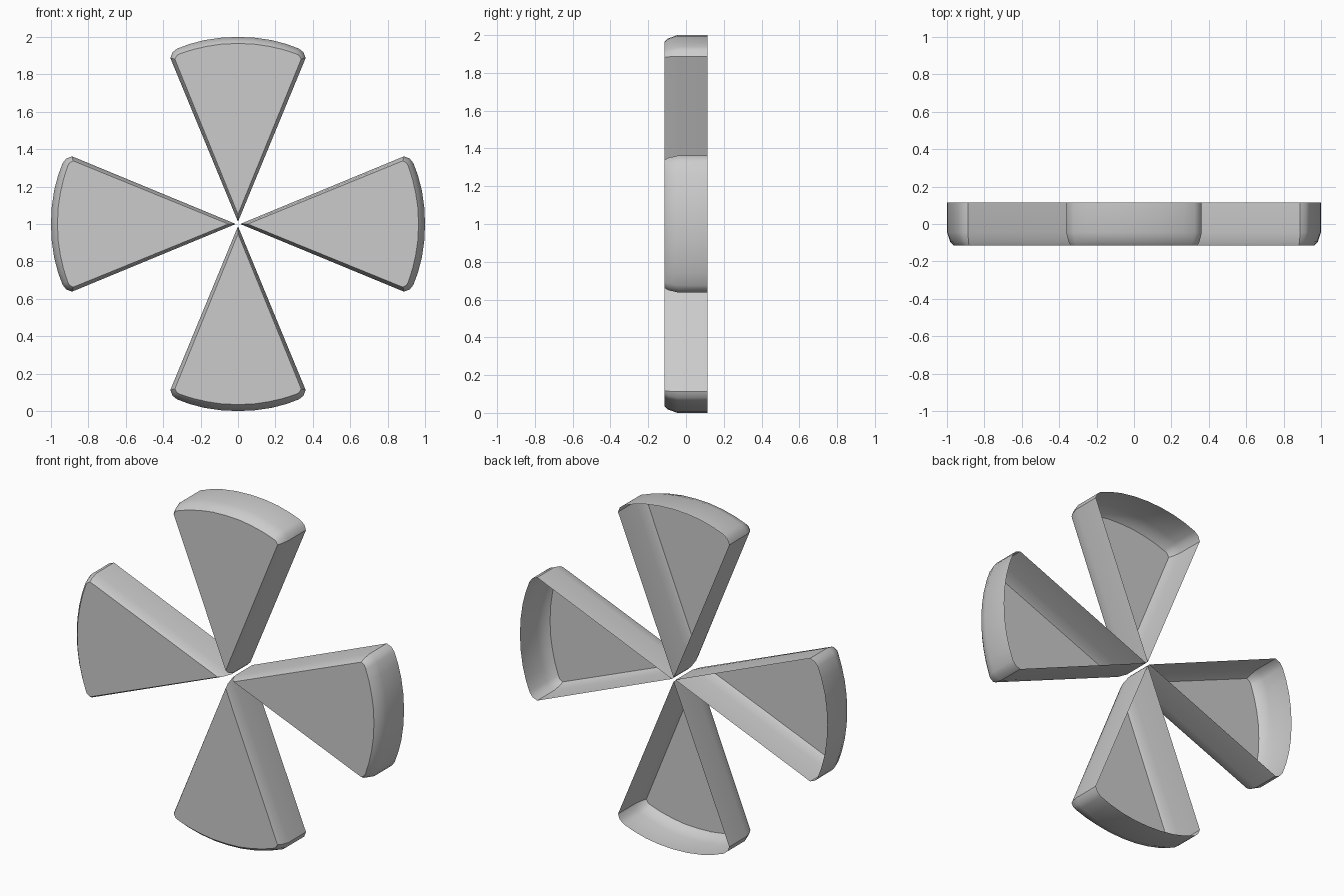
import bpy, bmesh, math
from mathutils import Matrix

if "Cube" in bpy.data.objects:
    bpy.data.objects.remove(bpy.data.objects["Cube"])

grey = bpy.data.materials.new("light grey")
grey.diffuse_color = (0.6, 0.6, 0.6, 1)
grey.use_nodes = True
grey.node_tree.nodes["Principled BSDF"].inputs["Base Color"].default_value = grey.diffuse_color

# Right half of the blade outline, from the top of the arc to the side corner
TIP = 0.012
WALL = [(0, 1.0), (0.09, 0.996), (0.18, 0.983), (0.26, 0.962),
        (0.325, 0.938), (0.35, 0.918), (0.362, 0.888)]
FACE = [(0, 0.965), (0.085, 0.962), (0.165, 0.95), (0.24, 0.933),
        (0.305, 0.912), (0.325, 0.903), (0.338, 0.882)]


def outline(half, tip):
    """Mirror a half outline and close it at the tip."""
    left = [(-x, z) for x, z in half[:0:-1]]
    return left + half + [(0, tip)]


def blend(a, b, t):
    return [(p[0] + (q[0] - p[0]) * t, p[1] + (q[1] - p[1]) * t) for p, q in zip(a, b)]


def blade_mesh():
    """Hollow wedge: flat front, rounded front rim, straight walls, open back."""
    wall, face = outline(WALL, TIP), outline(FACE, 0.052)
    bm = bmesh.new()
    layers = [(face, -0.115), (blend(face, wall, 0.5), -0.095),
              (wall, -0.045), (wall, 0.115)]
    rings = [[bm.verts.new((x, y, z)) for x, z in pts] for pts, y in layers]
    bm.faces.new(rings[0])
    n = len(wall)
    for a, b in zip(rings, rings[1:]):
        for i in range(n):
            j = (i + 1) % n
            bm.faces.new((a[j], a[i], b[i], b[j]))
    bm.normal_update()
    if bm.faces[:][0].normal.y > 0:
        bmesh.ops.reverse_faces(bm, faces=bm.faces[:])
    me = bpy.data.meshes.new("blade")
    bm.to_mesh(me)
    bm.free()
    me.materials.append(grey)
    return me


# Four blades around the centre
for k, name in enumerate(("top", "right", "bottom", "left")):
    ob = bpy.data.objects.new(name + "_blade", blade_mesh())
    bpy.context.collection.objects.link(ob)
    ob.data.transform(Matrix.Translation((0, 0, 1)) @ Matrix.Rotation(k * math.pi / 2, 4, 'Y'))
    bpy.ops.object.select_all(action='DESELECT')
    ob.select_set(True)
    bpy.context.view_layer.objects.active = ob
    bpy.ops.object.shade_smooth_by_angle(angle=math.radians(35))
